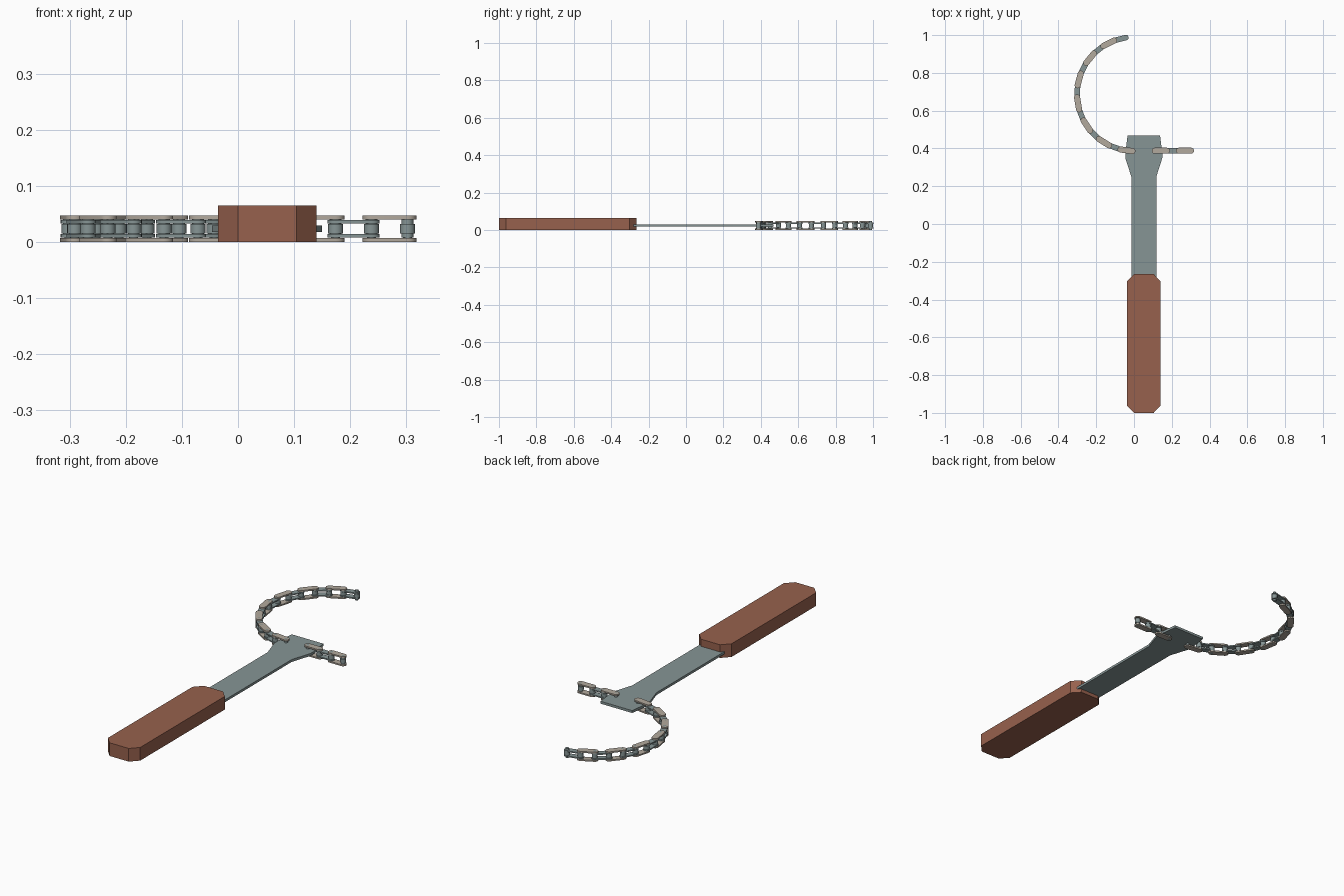
import bpy, bmesh, math
from mathutils import Vector

cube = bpy.data.objects.get("Cube")
if cube:
    bpy.data.objects.remove(cube, do_unlink=True)


def material(name, rgb):
    m = bpy.data.materials.new(name)
    m.use_nodes = True
    m.diffuse_color = (*rgb, 1)
    m.node_tree.nodes["Principled BSDF"].inputs["Base Color"].default_value = (*rgb, 1)
    return m


wood = material("brown wood", (0.31, 0.12, 0.075))
steel = material("blue grey steel", (0.24, 0.30, 0.30))
plate_metal = material("pale warm metal", (0.45, 0.40, 0.34))


def prism(bm, outline, z0, z1):
    """Extrude a flat outline between two heights."""
    face = bm.faces.new([bm.verts.new((x, y, z0)) for x, y in outline])
    top = bmesh.ops.extrude_face_region(bm, geom=[face])["geom"]
    for v in top:
        if isinstance(v, bmesh.types.BMVert):
            v.co.z = z1


def finish(bm, name, mat, smooth=False):
    bmesh.ops.recalc_face_normals(bm, faces=bm.faces)
    mesh = bpy.data.meshes.new(name)
    bm.to_mesh(mesh)
    bm.free()
    mesh.materials.append(mat)
    ob = bpy.data.objects.new(name, mesh)
    bpy.context.collection.objects.link(ob)
    if smooth:
        bpy.ops.object.select_all(action='DESELECT')
        ob.select_set(True)
        bpy.context.view_layer.objects.active = ob
        bpy.ops.object.shade_smooth_by_angle(angle=math.radians(40))
    return ob


def mirrored(half):
    """Complete a right-hand outline across the tool's centre line."""
    return [(AXIS + x, y) for x, y in half] + [(AXIS - x, y) for x, y in reversed(half)]


AXIS = 0.052    # centre line of the handle and blade
MID = 0.0237    # middle height of the chain and blade

# Handle with cut corners
bm = bmesh.new()
prism(bm, mirrored([(0.052, -1), (0.088, -0.962), (0.088, -0.303), (0.052, -0.265)]), 0.0, 0.065)
finish(bm, "handle", wood)

# Flat blade with flared head
bm = bmesh.new()
prism(bm, mirrored([(0.066, -0.29), (0.066, 0.25), (0.098, 0.35), (0.098, 0.375), (0.086, 0.468)]),
      MID - 0.006, MID + 0.006)
finish(bm, "blade", steel)


def capsule(a, b, r, n=8):
    """Rounded link outline around two pin centres."""
    d = (b - a).normalized()
    start = math.atan2(d.y, d.x) - math.pi / 2
    pts = []
    for centre, offset in ((b, 0), (a, math.pi)):
        for i in range(n + 1):
            t = start + offset + math.pi * i / n
            pts.append((centre.x + r * math.cos(t), centre.y + r * math.sin(t)))
    return pts


def circle(c, r, n=16):
    return [(c.x + r * math.cos(math.tau * i / n), c.y + r * math.sin(math.tau * i / n))
            for i in range(n)]


def chain(name, pins):
    """Roller chain whose first link straddles the blade."""
    outer, inner, rollers, rivets = (bmesh.new() for _ in range(4))
    for i, (a, b) in enumerate(zip(pins, pins[1:])):
        bm, r, low, high = ((outer, 0.016, 0.0167, 0.0237) if i % 2 == 0
                            else (inner, 0.0145, 0.0095, 0.0155))
        for side in (-1, 1):
            prism(bm, capsule(a, b, r), MID + side * low, MID + side * high)
    for i, p in enumerate(pins):
        prism(rivets, circle(p, 0.008), MID - 0.0237, MID + 0.0237)
        if i:
            prism(rollers, circle(p, 0.0135), MID - 0.0085, MID + 0.0085)
            prism(rollers, circle(p, 0.0105), MID - 0.0160, MID + 0.0160)
    finish(outer, name + "_outer_plates", plate_metal, True)
    finish(inner, name + "_inner_plates", steel, True)
    finish(rollers, name + "_rollers", steel, True)
    finish(rivets, name + "_pins", steel, True)


# Short straight chain on the left
PITCH = 0.064
chain("short_chain", [Vector((0.11 + PITCH * i, 0.388)) for i in range(4)])

# Long chain curling round on the right
RADIUS = 0.302
step = 2 * math.asin(PITCH / 2 / RADIUS)
angles = [math.radians(268.5) - step * i for i in range(15)]
chain("long_chain", [Vector((RADIUS * math.cos(t), 0.688 + RADIUS * math.sin(t))) for t in angles])
